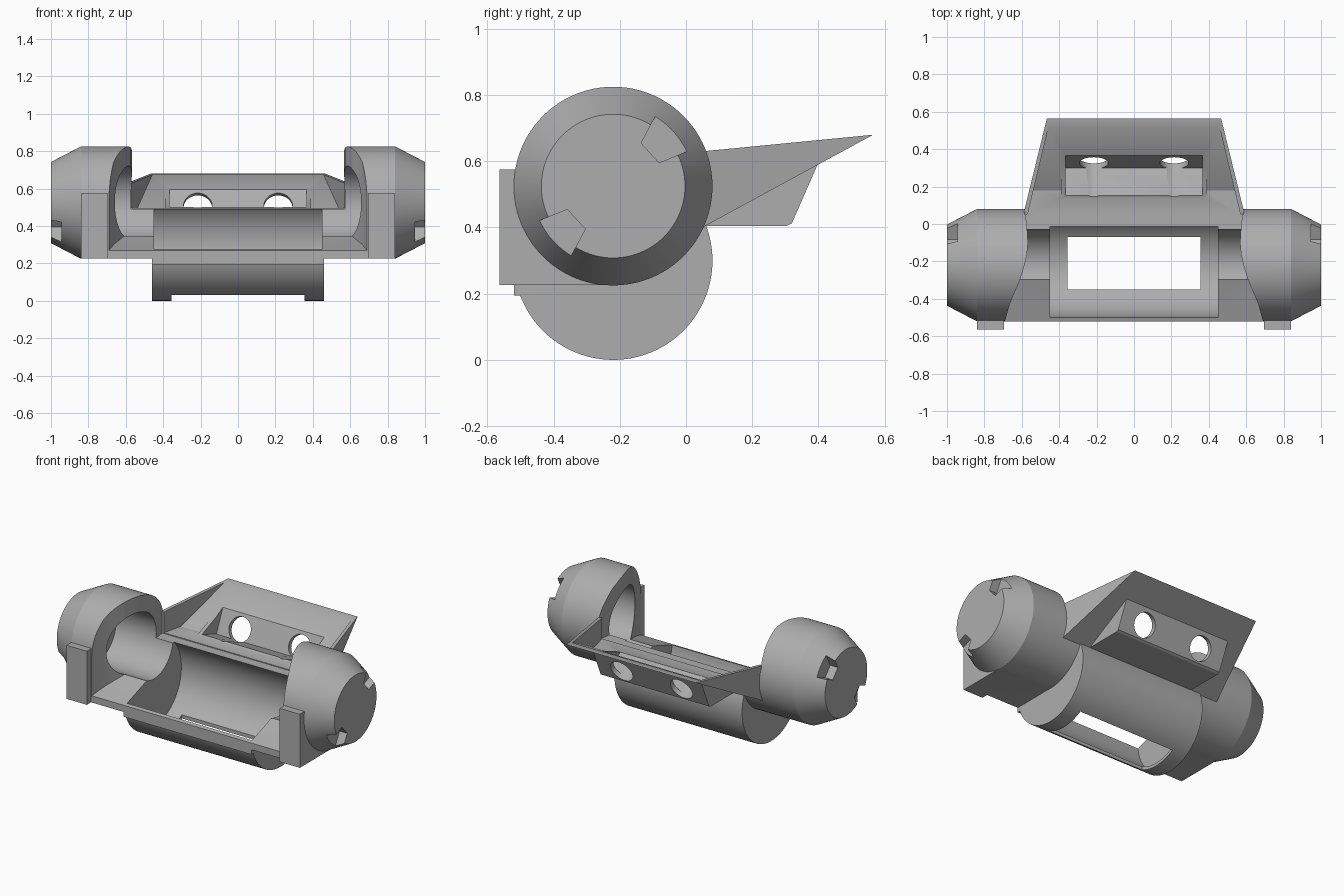
import bpy, math
from mathutils import Vector

if "Cube" in bpy.data.objects:
    bpy.data.objects.remove(bpy.data.objects["Cube"], do_unlink=True)

grey = bpy.data.materials.new("plain_grey")
grey.use_nodes = True
grey.diffuse_color = (0.42, 0.42, 0.42, 1)
grey.node_tree.nodes["Principled BSDF"].inputs["Base Color"].default_value = grey.diffuse_color

AXIS_Y, AXIS_Z = -0.22, 0.525      # cap and bore axis
TROUGH_Z = 0.3                     # trough axis height


def mesh_object(name, verts, faces):
    mesh = bpy.data.meshes.new(name)
    mesh.from_pydata(verts, [], faces)
    mesh.materials.append(grey)
    obj = bpy.data.objects.new(name, mesh)
    bpy.context.collection.objects.link(obj)
    bpy.ops.object.select_all(action="DESELECT")
    obj.select_set(True)
    bpy.context.view_layer.objects.active = obj
    bpy.ops.object.mode_set(mode="EDIT")
    bpy.ops.mesh.select_all(action="SELECT")
    bpy.ops.mesh.normals_make_consistent(inside=False)
    bpy.ops.object.mode_set(mode="OBJECT")
    return obj


def rings_object(name, rings):
    n = len(rings[0])
    faces = [tuple(range(n)), tuple(range((len(rings) - 1) * n, len(rings) * n))]
    for r in range(len(rings) - 1):
        for i in range(n):
            j = (i + 1) % n
            faces.append((r * n + i, r * n + j, (r + 1) * n + j, (r + 1) * n + i))
    return mesh_object(name, [v for ring in rings for v in ring], faces)


def side_prism(name, points, x0, x1):
    """Profile in y, z pushed along x."""
    return rings_object(name, [[(x, y, z) for y, z in points] for x in (x0, x1)])


def plan_prism(name, half_outline, z0=-1, z1=2):
    """Mirrored outline in x, y pushed along z."""
    outline = half_outline + [(-x, y) for x, y in reversed(half_outline)]
    return rings_object(name, [[(x, y, z) for x, y in outline] for z in (z0, z1)])


def box(name, x, y, z):
    return side_prism(name, [(y[0], z[0]), (y[1], z[0]), (y[1], z[1]), (y[0], z[1])], *x)


def lathe(name, profile, y, z, n=96):
    """Profile of x, radius turned about an axis along x."""
    turns = [2 * math.pi * i / n for i in range(n)]
    return rings_object(name, [[(x, y + r * math.cos(a), z + r * math.sin(a)) for a in turns]
                               for x, r in profile])


def boolean(obj, tool, operation="DIFFERENCE"):
    mod = obj.modifiers.new("bool", "BOOLEAN")
    mod.operation, mod.solver, mod.object = operation, "EXACT", tool
    bpy.context.view_layer.objects.active = obj
    bpy.ops.object.modifier_apply(modifier=mod.name)
    bpy.data.objects.remove(tool, do_unlink=True)
    return obj


def finish(obj):
    bpy.ops.object.select_all(action="DESELECT")
    obj.select_set(True)
    bpy.context.view_layer.objects.active = obj
    bpy.ops.object.shade_smooth_by_angle(angle=math.radians(25))


# Main body: two chamfered caps joined by a cradle with a square front
body = lathe("main_body", [(-1, 0.217), (-0.84, 0.3), (0.84, 0.3), (1, 0.217)], AXIS_Y, AXIS_Z)
boolean(body, box("cradle_block", (-0.84, 0.84), (-0.52, -0.22), (0.226, 0.525)), "UNION")
boolean(body, lathe("trough", [(-0.46, 0.3), (0.46, 0.3)], AXIS_Y, TROUGH_Z), "UNION")
boolean(body, box("front_lip", (-0.46, 0.46), (-0.52, -0.4), (0.195, 0.26)), "UNION")

# Open the top between the caps, with curved cap faces
opening = side_prism("opening", [(0.3, 1.2), (0.3, 0.49), (-0.04, 0.49), (-0.04, 0.465),
                                 (-0.3, 0.345), (-0.7, 0.208), (-0.7, 1.2)], -0.8, 0.8)
boolean(opening, plan_prism("cap_curve", [
    (0.59, 0.4), (0.585, 0.07), (0.573, 0), (0.567, -0.1), (0.572, -0.16), (0.585, -0.22),
    (0.61, -0.3), (0.64, -0.37), (0.665, -0.43), (0.69, -0.52), (0.69, -0.8)]), "INTERSECT")
boolean(body, opening)

# Bore, hollow trough and floor window
boolean(body, lathe("bore", [(-0.86, 0.195), (0.86, 0.195)], AXIS_Y, AXIS_Z))
boolean(body, lathe("hollow", [(-0.45, 0.28), (0.45, 0.28)], AXIS_Y, TROUGH_Z))
boolean(body, box("window", (-0.355, 0.355), (-0.35, -0.07), (-0.1, 0.2)))

# Two wedge notches in each cap end
for side in (-1, 1):
    for turn in (42, 222):
        a = math.radians(turn)
        wedge = [(0.15, -0.04), (0.15, 0.04), (0.32, 0.102), (0.32, -0.102)]
        points = [(AXIS_Y + r * math.cos(a) - w * math.sin(a),
                   AXIS_Z + r * math.sin(a) + w * math.cos(a)) for r, w in wedge]
        boolean(body, side_prism("notch", points, side * 0.945, side * 1.1))
finish(body)

# Front plates on the caps
for side, label in ((-1, "right"), (1, "left")):
    finish(box(label + "_front_plate", (side * 0.695, side * 0.84), (-0.563, -0.47), (0.226, 0.575)))

# Rear wing: sloped tray with thin tapering side walls
wing = side_prism("rear_wing", [(0.05, 0.4), (0.565, 0.68), (0.05, 0.63)], -0.7, 0.7)
boolean(wing, plan_prism("wing_plan", [(0.597, 0.03), (0.462, 0.58)]), "INTERSECT")
tray = side_prism("tray", [(-0.1, 0.495), (0.18, 0.495), (0.7, 0.775), (0.7, 1), (-0.1, 1)],
                  -0.7, 0.7)
boolean(tray, plan_prism("tray_plan", [(0.605, -0.1), (0.425, 0.65)]), "INTERSECT")
boolean(wing, tray)

# Pocket under the wing with two round holes through its back wall
boolean(wing, side_prism("pocket_shell", [(0.05, 0.405), (0.305, 0.405), (0.32, 0.413),
                                          (0.402, 0.6), (0.05, 0.46)], -0.39, 0.39), "UNION")
boolean(wing, side_prism("pocket_hollow", [(0.1, 0.51), (0.125, 0.51), (0.3, 0.445),
                                           (0.385, 0.64), (0.1, 0.7)], -0.365, 0.365))
for x in (-0.215, 0.215):
    direction = Vector((0, 0.92, -0.39)).normalized()
    bpy.ops.mesh.primitive_cylinder_add(
        vertices=48, radius=0.077, depth=0.4, location=Vector((x, 0.35, 0.495)) - direction * 0.05,
        rotation=direction.to_track_quat("Z", "Y").to_euler())
    boolean(wing, bpy.context.object)
finish(wing)
